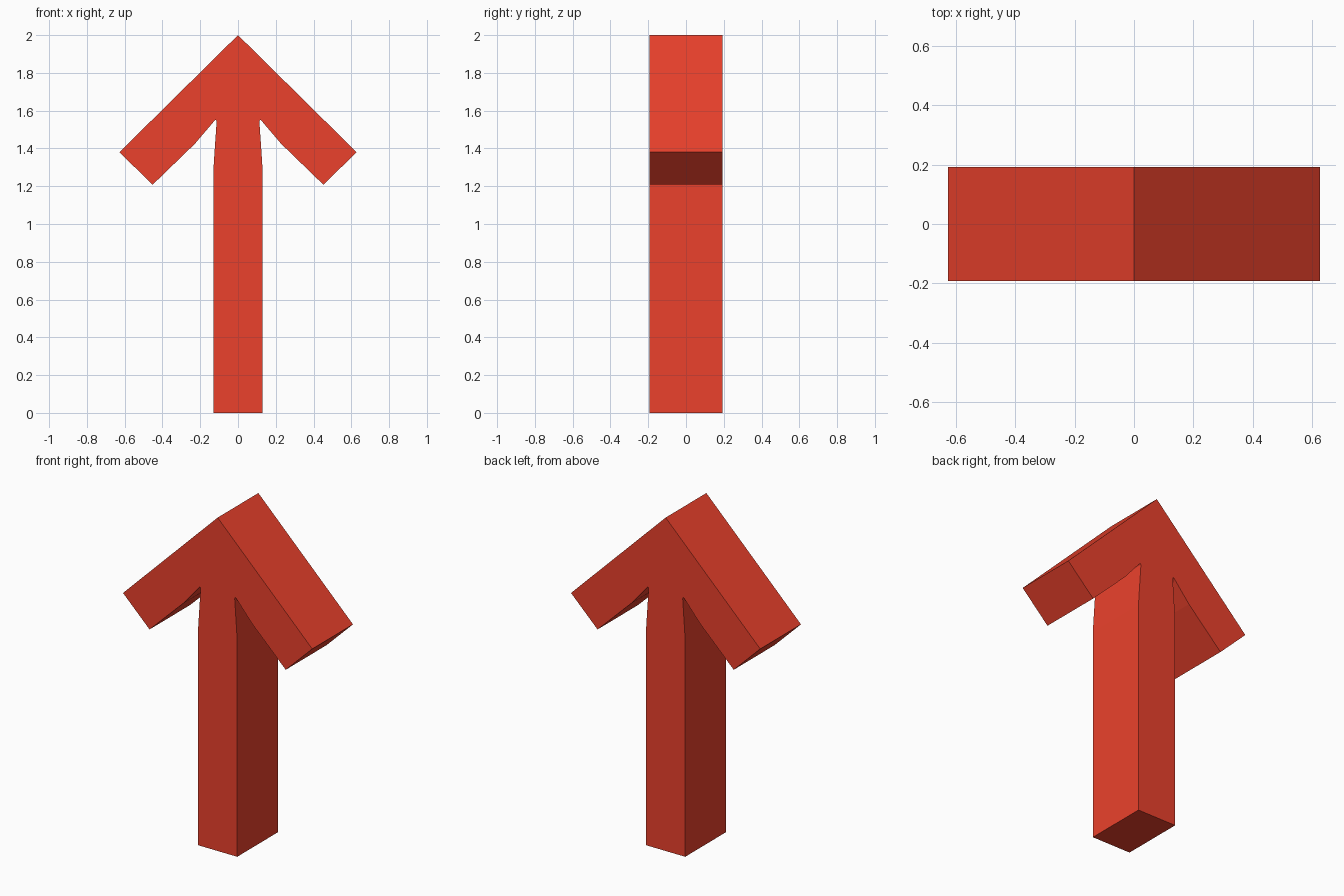
import bpy, bmesh

if "Cube" in bpy.data.objects:
    bpy.data.objects.remove(bpy.data.objects["Cube"])

HALF_DEPTH = 0.193

# Right half of the arrow outline (x, z), from foot to just before the tip
half = [(0.13, 0.0), (0.13, 1.29), (0.125, 1.37), (0.113, 1.545), (0.117, 1.552),
        (0.124, 1.547), (0.228, 1.425), (0.452, 1.208), (0.628, 1.38)]
outline = half + [(0.0, 2.0)] + [(-x, z) for x, z in reversed(half)]

# Extrude the outline front to back
bm = bmesh.new()
face = bm.faces.new([bm.verts.new((x, -HALF_DEPTH, z)) for x, z in outline])
result = bmesh.ops.extrude_face_region(bm, geom=[face], use_keep_orig=True)
moved = [g for g in result["geom"] if isinstance(g, bmesh.types.BMVert)]
bmesh.ops.translate(bm, verts=moved, vec=(0, 2 * HALF_DEPTH, 0))
bmesh.ops.recalc_face_normals(bm, faces=bm.faces)

mesh = bpy.data.meshes.new("arrow")
bm.to_mesh(mesh)
bm.free()
arrow = bpy.data.objects.new("arrow", mesh)
bpy.context.collection.objects.link(arrow)

# Red paint
red = bpy.data.materials.new("red")
red.diffuse_color = (0.83, 0.053, 0.025, 1)
red.use_nodes = True
red.node_tree.nodes["Principled BSDF"].inputs["Base Color"].default_value = red.diffuse_color
mesh.materials.append(red)
